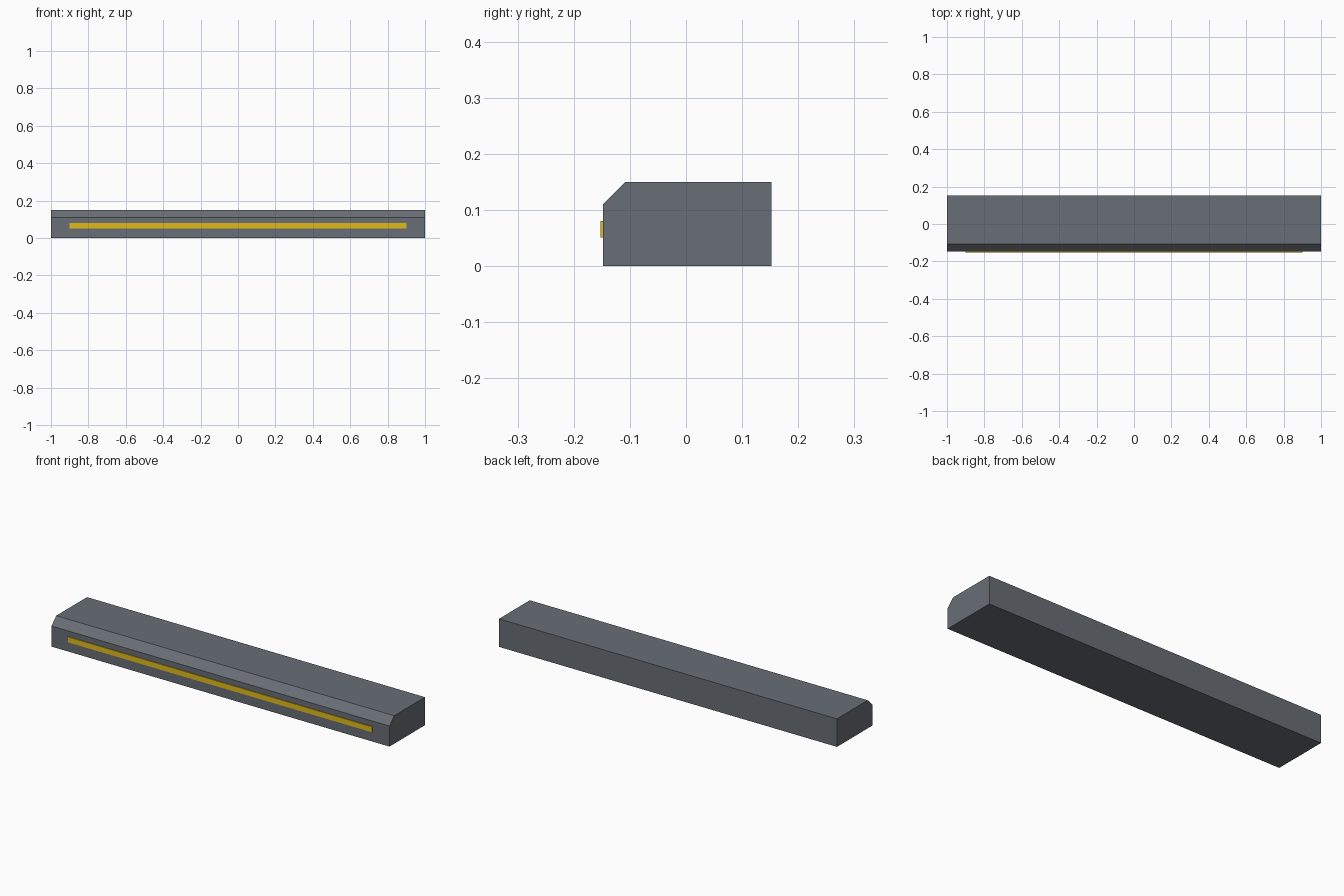
import bpy
import bmesh

if "Cube" in bpy.data.objects:
    bpy.data.objects.remove(bpy.data.objects["Cube"])


def extrude_profile(name, profile, half_length, color):
    """Extrude a (y, z) profile along x, centred on x = 0."""
    bm = bmesh.new()
    face = bm.faces.new([bm.verts.new((-half_length, y, z)) for y, z in profile])
    result = bmesh.ops.extrude_face_region(bm, geom=[face], use_keep_orig=True)
    moved = [v for v in result["geom"] if isinstance(v, bmesh.types.BMVert)]
    bmesh.ops.translate(bm, verts=moved, vec=(2 * half_length, 0, 0))
    bmesh.ops.recalc_face_normals(bm, faces=bm.faces)
    mesh = bpy.data.meshes.new(name)
    bm.to_mesh(mesh)
    bm.free()
    obj = bpy.data.objects.new(name, mesh)
    bpy.context.collection.objects.link(obj)
    mat = bpy.data.materials.new(name + "_color")
    mat.diffuse_color = color
    mat.use_nodes = True
    mat.node_tree.nodes["Principled BSDF"].inputs["Base Color"].default_value = mat.diffuse_color
    mesh.materials.append(mat)
    return obj


FRONT, BACK, HEIGHT, CHAMFER = -0.148, 0.152, 0.15, 0.04

# Curb body with a chamfered top front edge
extrude_profile("curb_body", [
    (FRONT, 0), (BACK, 0), (BACK, HEIGHT),
    (FRONT + CHAMFER, HEIGHT), (FRONT, HEIGHT - CHAMFER),
], 1.0, (0.14, 0.155, 0.18, 1))

# Thin yellow strip standing slightly proud of the front face
extrude_profile("front_stripe", [
    (FRONT - 0.004, 0.051), (FRONT + 0.002, 0.051),
    (FRONT + 0.002, 0.08), (FRONT - 0.004, 0.08),
], 0.9, (0.75, 0.5, 0.01, 1))
